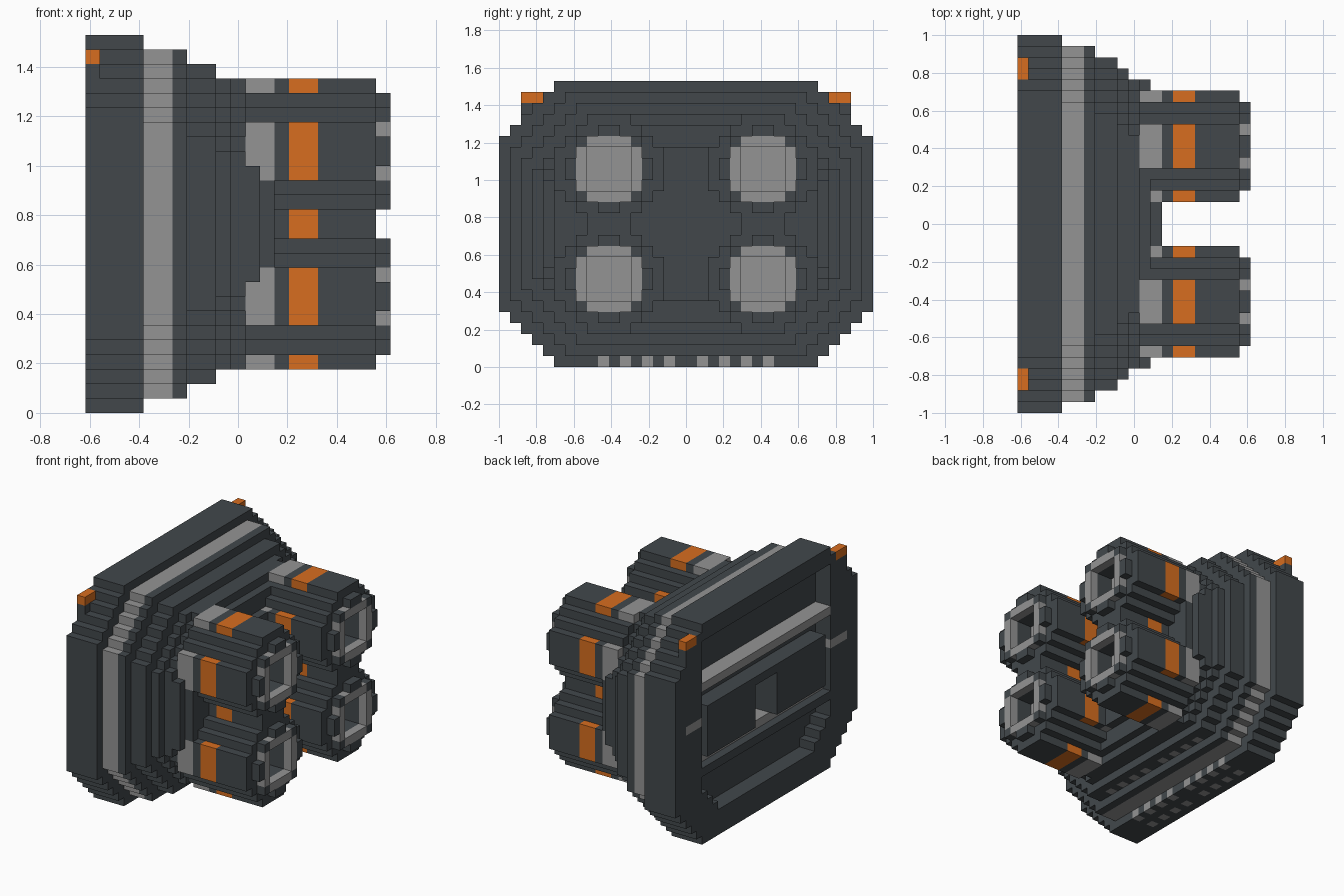
import bpy, bmesh
from mathutils import Vector

cube = bpy.data.objects.get("Cube")
if cube:
    bpy.data.objects.remove(cube, do_unlink=True)

U = 1 / 17                       # edge length of one block
DARK, GREY, ORANGE = 0, 1, 2


def make_material(name, rgb):
    m = bpy.data.materials.new(name)
    m.use_nodes = True
    col = (*rgb, 1)
    m.diffuse_color = col
    m.node_tree.nodes["Principled BSDF"].inputs["Base Color"].default_value = col
    return m


MATS = [make_material("dark slate", (0.054, 0.064, 0.071)),
        make_material("mid grey", (0.296, 0.296, 0.296)),
        make_material("burnt orange", (0.68, 0.155, 0.014))]

cells = {}                       # (x, y, z) block -> (part, colour)


def put(part, colour, xs, ys, zs):
    for x in xs:
        for y in ys:
            for z in zs:
                cells[x, y, z] = (part, colour)


def carve(xs, ys, zs):
    for x in xs:
        for y in ys:
            for z in zs:
                cells.pop((x, y, z), None)


def span(h):
    return range(-h, h)


def octagon_rows(inset):
    """Rows of the stepped octagon, as height and half width."""
    for z in range(inset, 26 - inset):
        d = min(z, 25 - z)
        yield z, min(17, 12 + d - inset) - inset


def octagon(part, colour, xs, inset, narrow=0, cut=0):
    for z, h in list(octagon_rows(inset))[cut:26 - 2 * inset - cut]:
        put(part, colour, xs, span(h - narrow), [z])


# Stepped hull, narrowing toward the engines
octagon("base_plate", DARK, range(0, 4), 0)
octagon("grey_band", GREY, range(4, 6), 1)
octagon("hull_step_1", DARK, [6], 1)
octagon("hull_step_2", DARK, range(7, 9), 2)
octagon("hull_step_3", DARK, [9], 3)
octagon("hull_step_4", DARK, [10], 3, narrow=1)
octagon("hull_step_5", DARK, [11], 4)
octagon("engine_mount", DARK, [12], 5, cut=1)

# Corner lights on their brackets
for ys in (range(13, 15), range(-15, -13)):
    put("base_plate", DARK, [0], ys, [23])
    put("corner_lights", ORANGE, [0], ys, [24])

# Recessed back: straight sides, stepped lower corners
for z in range(3, 24):
    carve(range(0, 2), span(min(12, 6 + z)), [z])

# Rails, side strips and the central hatch in the recess
put("upper_rail", GREY, range(0, 2), span(12), [18])
put("lower_ledge", DARK, range(0, 2), span(12), [8])
put("lower_rail", GREY, range(1, 3), span(12), [9])
for ys in (range(12, 15), range(-15, -12)):
    put("side_strips", GREY, [0], ys, [14])
put("back_hatch", DARK, range(0, 2), span(11), range(10, 16))
carve(range(0, 3), span(2), range(10, 15))

# Rows of small vents along the underside
for y in (1, 3, 5, 7):
    for side in (y, -y - 1):
        put("underside_vents", GREY, [1, 3], [side], [0])
        put("underside_vents", GREY, [7], [side], [2])

# Four engines: round body, coloured patches, hollow nozzle with tabs
for name, cy, cz in (("upper_left", 7, 18), ("upper_right", -7, 18),
                     ("lower_left", 7, 8), ("lower_right", -7, 8)):
    body, nozzle = name + "_engine", name + "_nozzle"
    for a in span(5):
        for b in span(5):
            p, q = abs(a + 0.5), abs(b + 0.5)
            wide, slim = max(p, q), min(p, q)
            if p + q > 6:
                continue
            y, z = [cy + a], [cz + b]
            for x in range(11, 20):
                if (x, y[0], z[0]) not in cells:
                    put(body, DARK, [x], y, z)
            if wide > 4:
                # skip blocks buried in the hull so its surface stays dark
                buried = (11, cy + a + (1 if cy > 0 else -1), cz + b) in cells
                if not (p > 4 and buried):
                    put(body, GREY, [11], y, z)
                put(body, GREY, [12], y, z)
                put(body, ORANGE, range(14, 16), y, z)
            elif wide > 3:
                if slim < 1:
                    put(nozzle, DARK, [20], y, z)
            elif wide > 2:
                put(nozzle, DARK if slim > 2 else GREY, [20], y, z)
            else:
                carve(range(18, 20), y, z)
                put(nozzle, GREY, [17], y, z)

# Turn each part's outer block faces into a mesh
AXES = [Vector(v) for v in ((1, 0, 0), (0, 1, 0), (0, 0, 1))]
ORIGIN = Vector((-10.5, 0, 0))


def build(part):
    bm = bmesh.new()
    corners = {}

    def vert(p):
        key = tuple(round(c) for c in p)
        if key not in corners:
            corners[key] = bm.verts.new((Vector(key) + ORIGIN) * U)
        return corners[key]

    for cell, (owner, colour) in cells.items():
        if owner != part:
            continue
        base = Vector(cell)
        for i in range(3):
            n, s, t = AXES[i], AXES[(i + 1) % 3], AXES[(i + 2) % 3]
            for sign in (1, -1):
                if tuple(int(c) for c in base + n * sign) in cells:
                    continue
                o = base + n if sign > 0 else base
                ring = [o, o + s, o + s + t, o + t]
                face = bm.faces.new([vert(p) for p in ring[::sign]])
                face.material_index = colour
    mesh = bpy.data.meshes.new(part)
    bm.to_mesh(mesh)
    bm.free()
    for m in MATS:
        mesh.materials.append(m)
    bpy.context.collection.objects.link(bpy.data.objects.new(part, mesh))


for part in sorted({owner for owner, _ in cells.values()}):
    build(part)
